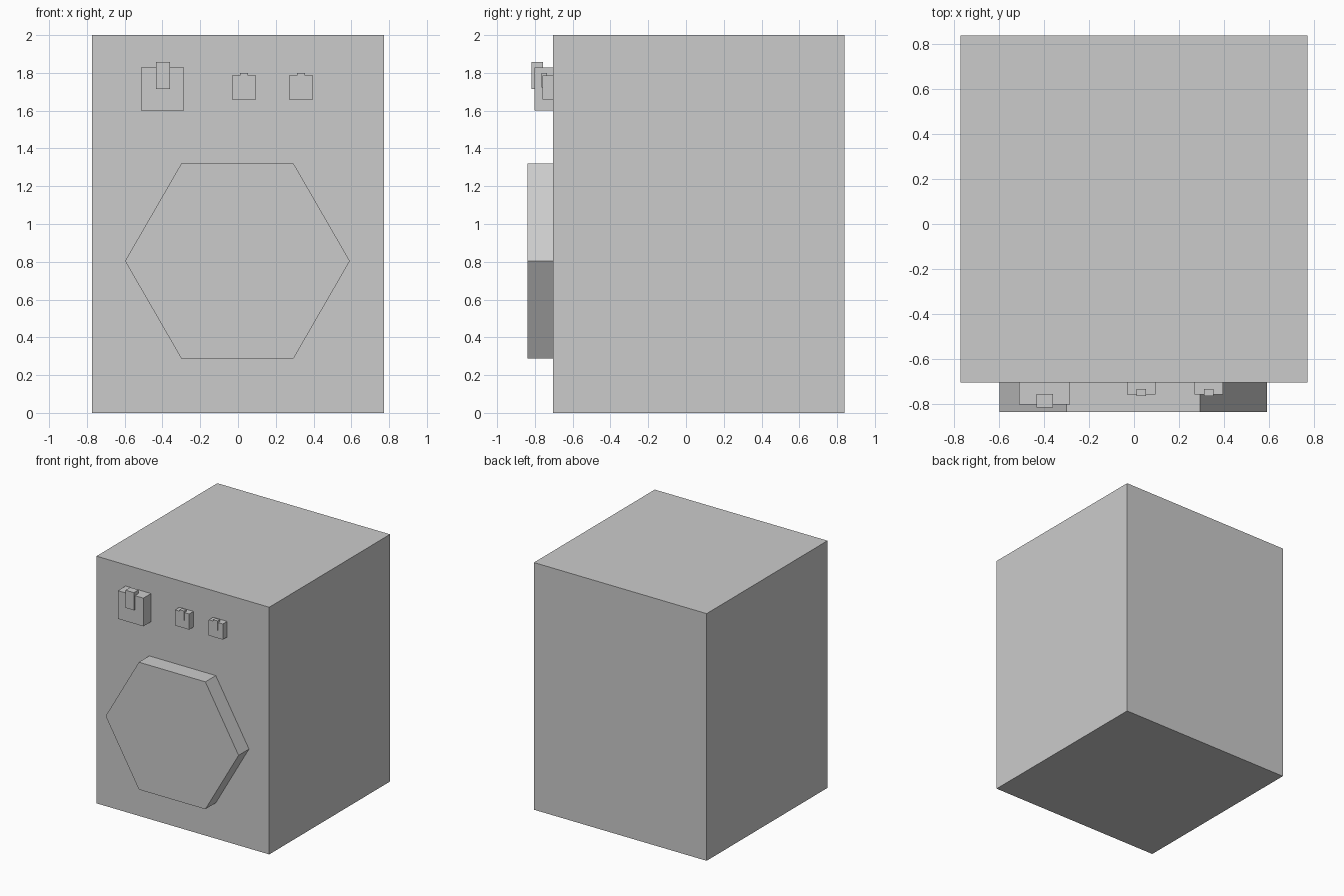
import bpy, bmesh, math

if "Cube" in bpy.data.objects:
    bpy.data.objects.remove(bpy.data.objects["Cube"])

FRONT = -0.705


def prism(name, profile, y0, y1):
    """Extrude an (x, z) outline from y0 to y1."""
    bm = bmesh.new()
    face = bm.faces.new([bm.verts.new((x, y0, z)) for x, z in profile])
    ext = bmesh.ops.extrude_face_region(bm, geom=[face])
    for v in ext["geom"]:
        if isinstance(v, bmesh.types.BMVert):
            v.co.y = y1
    bmesh.ops.recalc_face_normals(bm, faces=bm.faces[:])
    mesh = bpy.data.meshes.new(name)
    bm.to_mesh(mesh)
    bm.free()
    obj = bpy.data.objects.new(name, mesh)
    bpy.context.collection.objects.link(obj)
    return obj


def box(name, x0, x1, y0, y1, z0, z1):
    return prism(name, [(x0, z0), (x1, z0), (x1, z1), (x0, z1)], y0, y1)


# Cabinet
box("cabinet", -0.773, 0.773, FRONT, 0.84, 0, 2)

# Hexagonal door
R = 0.595
hexagon = [(R * math.cos(i * math.pi / 3) - 0.003, 0.804 + R * math.sin(i * math.pi / 3))
           for i in range(6)]
prism("door", hexagon, -0.838, FRONT)

# Large dial with its pointer
box("large_dial", -0.513, -0.285, -0.803, FRONT, 1.60, 1.828)
box("large_pointer", -0.435, -0.36, -0.817, -0.757, 1.715, 1.858)

# Two small dials with pointers
for i, x in enumerate((0.032, 0.333)):
    box(f"small_dial_{i + 1}", x - 0.063, x + 0.063, -0.76, FRONT, 1.658, 1.785)
    box(f"small_pointer_{i + 1}", x - 0.021, x + 0.021, -0.766, -0.735, 1.722, 1.80)
